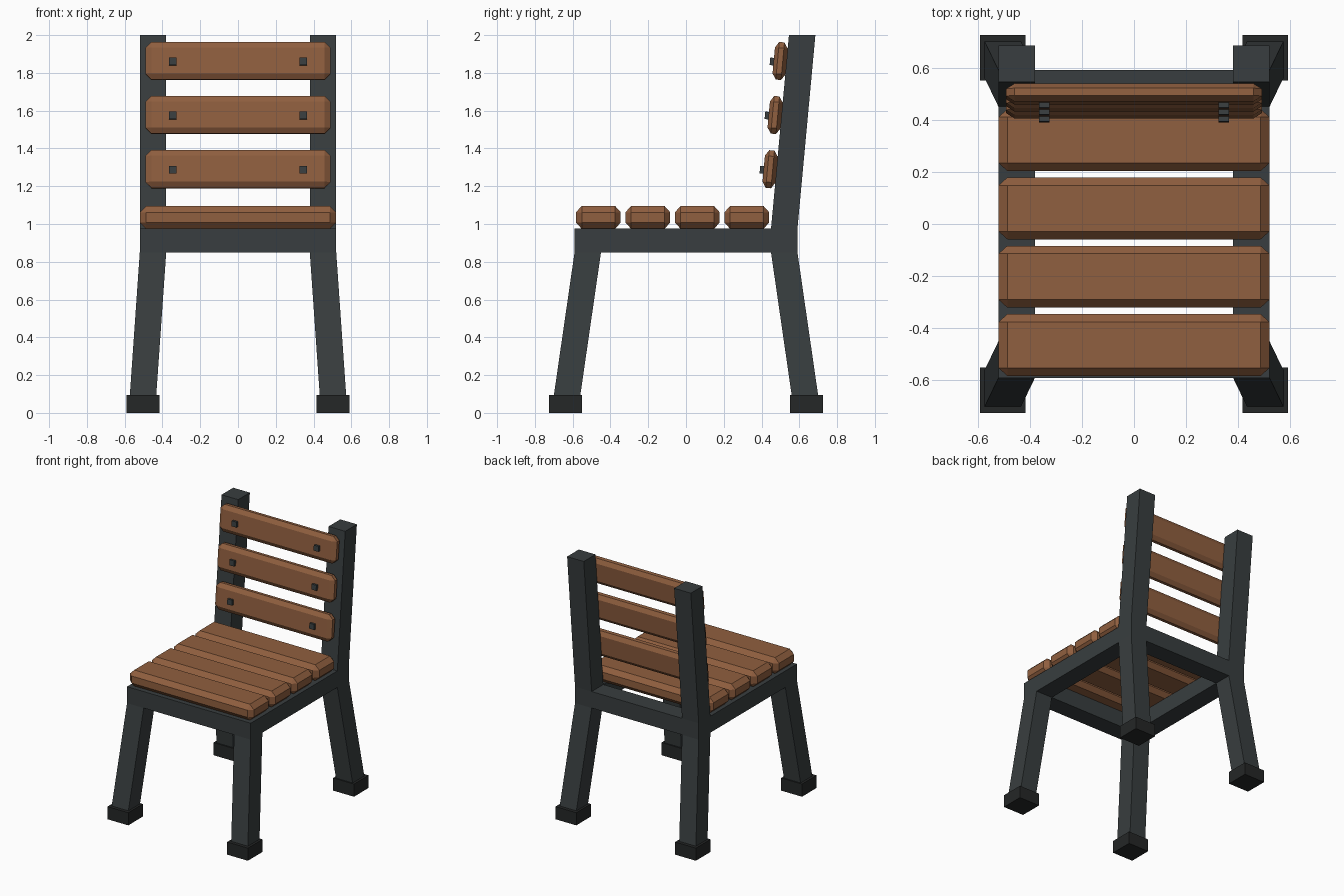
import bpy, bmesh, math
from mathutils import Matrix, Vector

if "Cube" in bpy.data.objects:
    bpy.data.objects.remove(bpy.data.objects["Cube"])


def material(name, rgb):
    m = bpy.data.materials.new(name)
    m.diffuse_color = (*rgb, 1)
    m.use_nodes = True
    m.node_tree.nodes["Principled BSDF"].inputs["Base Color"].default_value = m.diffuse_color
    return m


METAL = material("dark_metal", (0.040, 0.048, 0.050))
RUBBER = material("foot_rubber", (0.018, 0.020, 0.020))
WOOD = material("wood", (0.28, 0.115, 0.05))


def finish(name, bm, mat, matrix=Matrix()):
    bmesh.ops.recalc_face_normals(bm, faces=bm.faces)
    me = bpy.data.meshes.new(name)
    bm.to_mesh(me)
    bm.free()
    me.materials.append(mat)
    ob = bpy.data.objects.new(name, me)
    ob.matrix_world = matrix
    bpy.context.collection.objects.link(ob)
    return ob


def box(name, size, loc, mat, bevel=0.0, squash_y=1.0, tilt=0.0):
    """Box with chamfered edges; squash_y narrows the chamfer along y."""
    bm = bmesh.new()
    bmesh.ops.create_cube(bm, size=1)
    bmesh.ops.scale(bm, vec=(size[0], size[1] / squash_y, size[2]), verts=bm.verts)
    if bevel:
        bmesh.ops.bevel(bm, geom=bm.edges[:], offset=bevel, segments=1, affect='EDGES')
    bmesh.ops.scale(bm, vec=(1, squash_y, 1), verts=bm.verts)
    return finish(name, bm, mat, Matrix.Translation(loc) @ Matrix.Rotation(tilt, 4, 'X'))


def square_bar(name, path, width, mat):
    """Square bar with horizontal cross-sections centred on the path points."""
    bm = bmesh.new()
    h = width / 2
    rings = [[bm.verts.new((x + a * h, y + b * h, z))
              for a, b in ((-1, -1), (1, -1), (1, 1), (-1, 1))] for x, y, z in path]
    for lo, hi in zip(rings, rings[1:]):
        for i in range(4):
            j = (i + 1) % 4
            bm.faces.new((lo[i], lo[j], hi[j], hi[i]))
    bm.faces.new(rings[0][::-1])
    bm.faces.new(rings[-1])
    return finish(name, bm, mat)


BAR = 0.14
Z0, Z1, TOP = 0.85, 0.975, 2.0       # seat frame bottom / top, post top
CX, CY = 0.45, 0.52                  # leg centres at the frame corners
LEAN = 0.095 / (TOP - Z1)            # backrest slope
TILT = -math.atan(LEAN)

# Legs (the back ones continue into the backrest posts), feet and side rails
for s, side in ((-1, "left"), (1, "right")):
    for d, end in ((-1, "front"), (1, "back")):
        path = [(s * 0.503, d * 0.63, 0.09), (s * CX, d * CY, Z0), (s * CX, d * CY, Z1)]
        if d > 0:
            path.append((s * CX, CY + LEAN * (TOP - Z1), TOP))
        square_bar(f"{end}_leg_{side}", path, BAR, METAL)
        box(f"{end}_foot_{side}", (0.175, 0.175, 0.096), (s * 0.503, d * 0.637, 0.048), RUBBER)
    box(f"side_rail_{side}", (BAR, 2 * CY - BAR, Z1 - Z0), (s * CX, 0, (Z0 + Z1) / 2), METAL)

# Front and back rails
for d, end in ((-1, "front"), (1, "back")):
    box(f"{end}_rail", (2 * CX - BAR, BAR, Z1 - Z0), (0, d * CY, (Z0 + Z1) / 2), METAL)

# Seat slats
for i in range(4):
    box(f"seat_slat_{i + 1}", (1.04, 0.237, 0.122), (0, -0.464 + 0.262 * i, 1.035), WOOD, 0.034, 0.9)

# Back slats with bolt heads, tilted with the posts
for i, z in enumerate((1.29, 1.577, 1.863)):
    face = CY - BAR / 2 + LEAN * (z - Z1)
    c = Vector((0, face - 0.034, z))
    box(f"back_slat_{i + 1}", (0.98, 0.068, 0.2), c, WOOD, 0.031, 0.65, TILT)
    for s, side in ((-1, "left"), (1, "right")):
        box(f"bolt_{i + 1}_{side}", (0.04, 0.03, 0.04), c + Vector((s * 0.345, -0.039, -0.003)),
            METAL, tilt=TILT)
